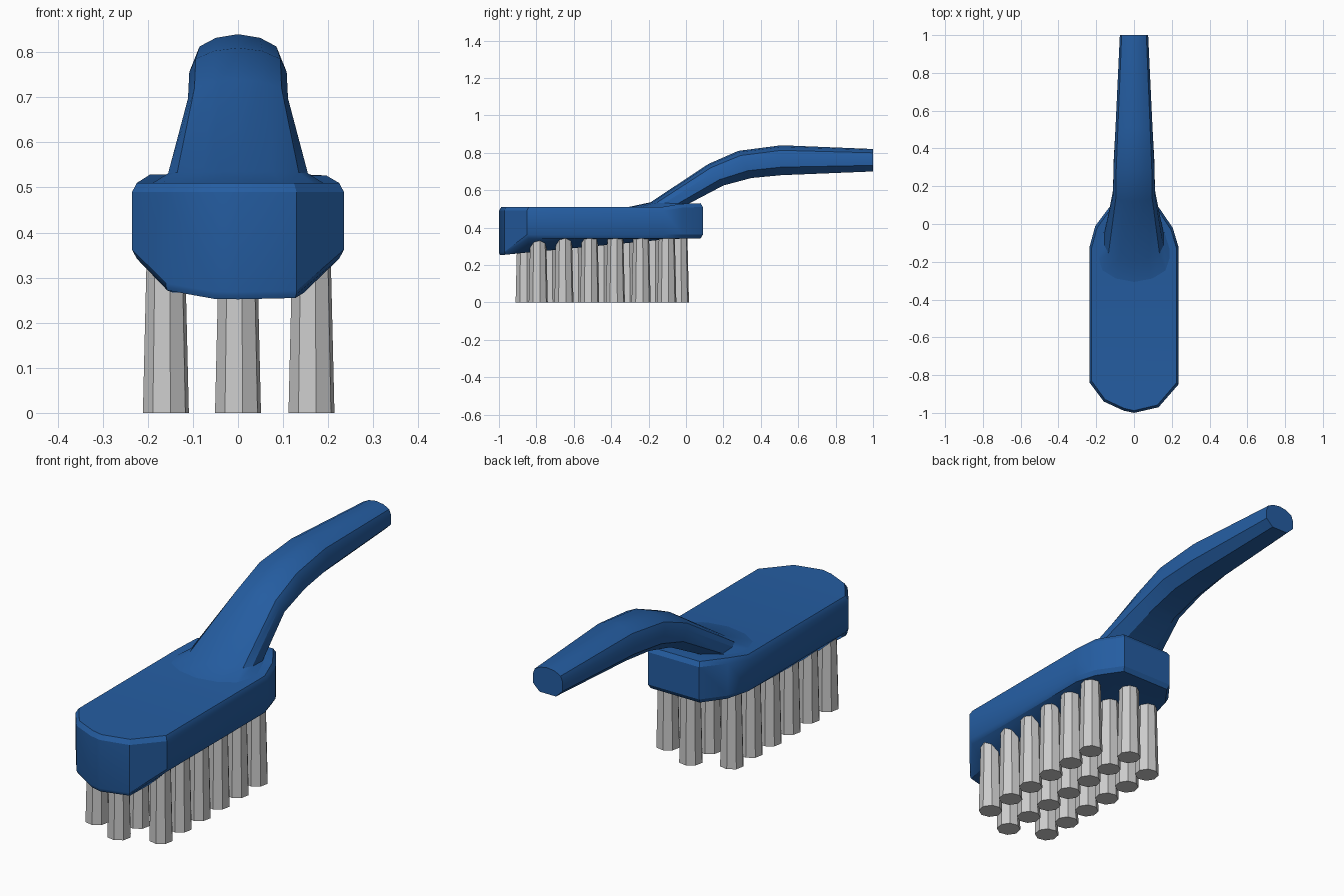
import bpy, bmesh, math

if "Cube" in bpy.data.objects:
    bpy.data.objects.remove(bpy.data.objects["Cube"])

blue = bpy.data.materials.new("blue_plastic")
blue.diffuse_color = (0.018, 0.11, 0.36, 1)
blue.use_nodes = True
blue.node_tree.nodes["Principled BSDF"].inputs["Base Color"].default_value = blue.diffuse_color


def make_object(name, rings, caps, mat=None, smooth=False):
    """Loft equal-length rings; caps lists index faces closing each end."""
    bm = bmesh.new()
    loops = [[bm.verts.new(p) for p in ring] for ring in rings]
    n = len(loops[0])
    for a, b in zip(loops, loops[1:]):
        for i in range(n):
            j = (i + 1) % n
            bm.faces.new((a[i], a[j], b[j], b[i]))
    for face in caps:
        bm.faces.new([loops[0][i] for i in face])
        bm.faces.new([loops[-1][i] for i in face])
    bmesh.ops.recalc_face_normals(bm, faces=bm.faces)
    me = bpy.data.meshes.new(name)
    bm.to_mesh(me)
    bm.free()
    ob = bpy.data.objects.new(name, me)
    bpy.context.collection.objects.link(ob)
    if mat:
        me.materials.append(mat)
    if smooth:
        bpy.ops.object.select_all(action='DESELECT')
        ob.select_set(True)
        bpy.context.view_layer.objects.active = ob
        bpy.ops.object.shade_smooth_by_angle(angle=math.radians(30))
    return ob


# Brush head: top-view outline, bevelled rim, belly that deepens to the front
outline = [(-0.235, -0.84), (-0.16, -0.94), (-0.055, -0.988), (0, -1.0),
           (0.13, -0.97), (0.235, -0.85), (0.235, -0.12), (0.205, -0.02),
           (0.13, 0.09), (-0.13, 0.09), (-0.205, -0.01), (-0.235, -0.12)]
front = {1, 2, 3, 4}


def belly(y):
    return 0.252 + 0.095 * (y + 1)


def top(y):
    return 0.51 + 0.02 * min(1, max(0, (y + 0.12) / 0.12))


def inset(x, y, d):
    return x * (1 - d), -0.45 + (y + 0.45) * (1 - d * 0.5)


rim_top, rim, low, low_bevel, under = [], [], [], [], []
for i, (x, y) in enumerate(outline):
    rim_top.append((*inset(x, y, 0.045), top(y)))
    rim.append((x, y, top(y) - 0.02))
    if i in front:
        z = belly(y) + (0.014 if i == 1 else 0)
        low.append((x, y, z + 0.016))
        low_bevel.append((x * 0.995, y + 0.002, z + 0.008))
        under.append((x * 0.98, y + 0.006, z))
    else:
        low.append((x, y, 0.362))
        low_bevel.append((*inset(x, y, 0.045), 0.342))
        under.append((x * 0.62, y - (0.03 if y > 0 else 0), min(0.341, belly(y))))
head_caps = [(0, 1, 2, 3, 4, 5), (0, 5, 6, 11), (11, 6, 7, 10), (10, 7, 8, 9)]
make_object("brush_head", [rim_top, rim, low, low_bevel, under], head_caps, blue, True)

# Handle: faceted section swept through (top y, top z, bottom y, bottom z, half width)
half = [(0.5, 0.95), (0.87, 0.83), (1, 0.63), (1, 0.27), (0.55, 0)]
section = [(0, 1)] + half + [(-u, f) for u, f in reversed(half)]
stations = [(-0.33, 0.505, 0.03, 0.50, 0.20),
            (-0.19, 0.535, 0.01, 0.525, 0.155),
            (0.12, 0.74, 0.20, 0.625, 0.111),
            (0.28, 0.81, 0.35, 0.665, 0.108),
            (0.51, 0.84, 0.51, 0.68, 0.098),
            (1.0, 0.82, 1.0, 0.70, 0.075)]
rings = [[(w * u, by + (ty - by) * f, bz + (tz - bz) * f) for u, f in section]
         for ty, tz, by, bz, w in stations]
make_object("handle", rings, [tuple(range(len(section)))], blue, True)

# Bristle tufts: three staggered rows of tapered octagonal posts
step = 0.1375
for row, x, y0, count in (("left", -0.16, -0.79, 6), ("middle", 0, -0.86, 7),
                          ("right", 0.163, -0.79, 6)):
    for k in range(count):
        y = y0 + k * step
        tuft = [[(x + r * math.cos(a), y + r * math.sin(a), z)
                 for a in (math.tau * (s + 0.25) / 8 for s in range(8))]
                for r, z in ((0.052, 0), (0.043, 0.37))]
        make_object(f"bristle_tuft_{row}_{k + 1}", tuft, [tuple(range(8))])
